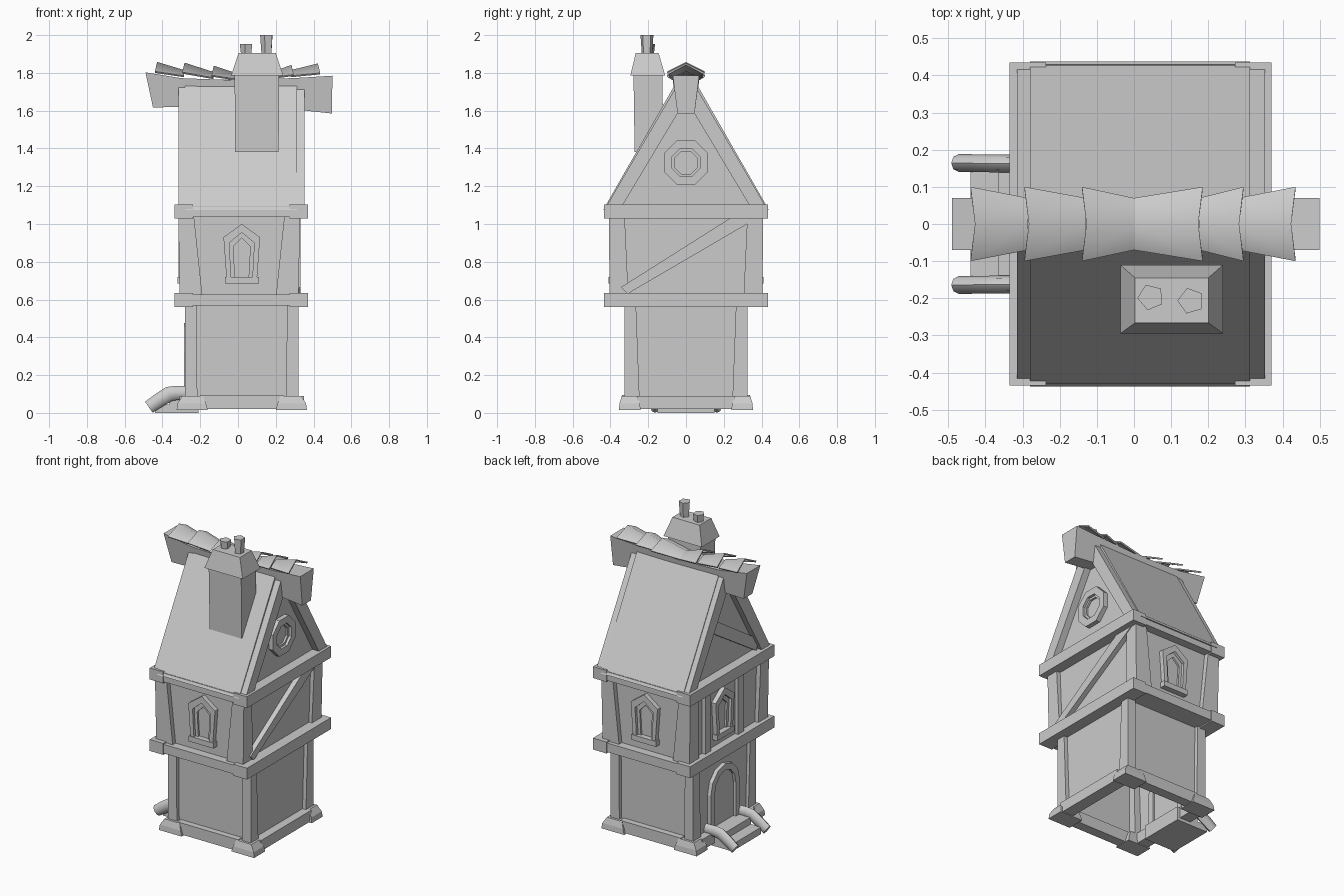
import bpy, bmesh, math

if "Cube" in bpy.data.objects:
    bpy.data.objects.remove(bpy.data.objects["Cube"])

CX = 0.02  # house centre line in x


def loft(name, sections, caps=True, smooth=False):
    """Skin a list of equal-length closed 3D sections."""
    bm = bmesh.new()
    rows = [[bm.verts.new(p) for p in s] for s in sections]
    n = len(rows[0])
    for a, b in zip(rows, rows[1:]):
        for i in range(n):
            bm.faces.new((a[i], a[(i + 1) % n], b[(i + 1) % n], b[i]))
    if caps:
        bm.faces.new(rows[0])
        bm.faces.new(rows[-1])
    bmesh.ops.recalc_face_normals(bm, faces=bm.faces)
    me = bpy.data.meshes.new(name)
    bm.to_mesh(me)
    bm.free()
    ob = bpy.data.objects.new(name, me)
    bpy.context.collection.objects.link(ob)
    if smooth:
        bpy.ops.object.select_all(action='DESELECT')
        ob.select_set(True)
        bpy.context.view_layer.objects.active = ob
        bpy.ops.object.shade_smooth_by_angle(angle=math.radians(60))
    return ob


def place(axis, u, v, d):
    return (d, u, v) if axis == 'x' else (u, d, v)


def prism(name, axis, pts, d0, d1):
    return loft(name, [[place(axis, u, v, d) for u, v in pts] for d in (d0, d1)])


def rect(x0, x1, y0, y1, z):
    return [(x0, y0, z), (x1, y0, z), (x1, y1, z), (x0, y1, z)]


def box(name, x0, x1, y0, y1, z0, z1):
    return loft(name, [rect(x0, x1, y0, y1, z0), rect(x0, x1, y0, y1, z1)])


def frame(name, axis, outer, inner, d0, d1):
    """Closed ring between two outlines."""
    loops = [(outer, d0), (outer, d1), (inner, d1), (inner, d0), (outer, d0)]
    ob = loft(name, [[place(axis, u, v, d) for u, v in o] for o, d in loops], caps=False)
    bm = bmesh.new()
    bm.from_mesh(ob.data)
    bmesh.ops.remove_doubles(bm, verts=bm.verts, dist=1e-5)
    bmesh.ops.recalc_face_normals(bm, faces=bm.faces)
    bm.to_mesh(ob.data)
    bm.free()


# Walls of both storeys and gable
loft("lower_walls", [rect(-0.26, 0.295, -0.30, 0.30, z) for z in (0.03, 0.6)], caps=False)
box("upper_walls", -0.285, 0.30, -0.375, 0.375, 0.60, 1.07)
prism("gable_wall", 'x', [(-0.375, 1.07), (0.375, 1.07), (0, 1.74)], -0.27, 0.305)

# Corner posts and foot blocks
for sx in (-1, 1):
    for sy in (-1, 1):
        def corner(xo, xi, yo, yi, z, c=CX):
            return rect(*sorted((c + sx * xo, c + sx * xi)), *sorted((sy * yo, sy * yi)), z)
        loft("lower_post", [corner(0.30, 0.235, 0.325, 0.245, 0.05),
                            corner(0.30, 0.24, 0.325, 0.265, 0.58)])
        loft("upper_post", [corner(0.315, 0.195, 0.405, 0.305, 0.62, 0.006),
                            corner(0.322, 0.24, 0.408, 0.325, 1.05, 0.006)])
        loft("foot_block", [corner(0.345, 0.18, 0.355, 0.24, 0.015),
                            corner(0.34, 0.19, 0.352, 0.245, 0.05),
                            corner(0.315, 0.205, 0.34, 0.25, 0.09)])

# Plinth strips
for sy in (-1, 1):
    box("plinth_front_back", -0.20, 0.24, *sorted((sy * 0.34, sy * 0.275)), 0.02, 0.095)
box("plinth_right", 0.27, 0.35, -0.26, 0.26, 0.02, 0.09)
for sy in (-1, 1):
    box("plinth_left", -0.31, -0.23, *sorted((sy * 0.27, sy * 0.15)), 0.02, 0.09)

# Horizontal floor beams
for z0 in (0.56, 1.028):
    for x0 in (-0.335, 0.272):
        box("side_beam", x0, x0 + 0.098, -0.435, 0.435, z0, z0 + 0.075)
    for sy in (-1, 1):
        box("cross_beam", -0.25, 0.28, *sorted((sy * 0.43, sy * 0.29)), z0 + 0.008, z0 + 0.067)

# Braces and studs
prism("right_brace", 'x', [(-0.345, 0.665), (-0.31, 0.63), (0.375, 1.03), (0.24, 1.035)], 0.28, 0.332)
prism("left_gable_brace", 'x', [(0.20, 1.42), (0.15, 1.48), (-0.33, 1.17), (-0.31, 1.10)], -0.295, -0.25)
for y in (-0.13, 0.21):
    box("left_stud", -0.308, -0.27, y - 0.03, y + 0.03, 0.62, 1.05)


def window(axis, c, wall, s):
    """Pointed window on the wall at depth `wall`, facing direction s."""
    def arch(b, t, z0, z1, z2):
        return [(c - b, z0), (c + b, z0), (c + t, z1), (c, z2), (c - t, z1)]
    mid = arch(0.056, 0.066, 0.715, 0.90, 0.955)
    frame("window_frame", axis, arch(0.08, 0.097, 0.70, 0.93, 1.0), mid, wall - s * 0.02, wall + s * 0.03)
    frame("window_inner_frame", axis, mid, arch(0.036, 0.045, 0.715, 0.88, 0.925),
          wall - s * 0.02, wall + s * 0.012)
    prism("window_sill", axis, [(c - 0.09, 0.685), (c + 0.09, 0.685), (c + 0.09, 0.72), (c - 0.09, 0.72)],
          wall - s * 0.01, wall + s * 0.036)


window('y', CX, -0.375, -1)
window('y', CX, 0.375, 1)
window('x', 0.045, -0.285, -1)


# Octagonal gable window
def octagon(r):
    return [(r * math.cos(a), 1.325 + r * math.sin(a)) for a in
            [math.pi / 8 + k * math.pi / 4 for k in range(8)]]


frame("gable_window_frame", 'x', octagon(0.127), octagon(0.08), 0.29, 0.335)
frame("gable_window_inner", 'x', octagon(0.08), octagon(0.065), 0.29, 0.318)


# Arched door on the left
def door_arch(w, spring, rise):
    top = [(w * math.cos(k * math.pi / 6), spring + rise * math.sin(k * math.pi / 6)) for k in range(7)]
    return [(w, 0.08)] + top + [(-w, 0.08)]


frame("door_frame", 'x', door_arch(0.15, 0.32, 0.155), door_arch(0.11, 0.31, 0.125), -0.24, -0.285)
prism("door_panel", 'x', door_arch(0.115, 0.31, 0.13), -0.25, -0.266)

# Steps and sloping rails
box("lower_step", -0.44, -0.21, -0.15, 0.15, 0.0, 0.045)
box("upper_step", -0.365, -0.21, -0.15, 0.15, 0.04, 0.09)
path = [(-0.472, 0.03, 0.035), (-0.42, 0.066, 0.038), (-0.365, 0.100, 0.04), (-0.33, 0.105, 0.038),
        (-0.26, 0.105, 0.036)]
for sy in (-1, 1):
    rings = []
    for i, (x, z, r) in enumerate(path):
        a, b = path[max(i - 1, 0)], path[min(i + 1, len(path) - 1)]
        t = math.atan2(b[1] - a[1], b[0] - a[0])
        rings.append([(x - math.sin(t) * r * math.sin(k * math.pi / 4),
                       sy * (0.162 + (-0.26 - x) * 0.01) + 0.024 * math.cos(k * math.pi / 4),
                       z + math.cos(t) * r * math.sin(k * math.pi / 4)) for k in range(8)])
    loft("stair_rail", rings, smooth=True)

# Roof slabs and rake boards
for s in (-1, 1):
    prism("roof_slab", 'x', [(s * 0.438, 1.075), (s * 0.424, 1.10), (s * 0.043, 1.765), (0, 1.765),
                             (s * 0.395, 1.075)], -0.28, 0.312)
    for x0, x1, top in ((-0.315, -0.275, 1.745), (0.308, 0.353, 1.73)):
        prism("rake_board", 'x', [(s * 0.418, 1.10), (s * 0.05, top), (0, top), (0, 1.66), (s * 0.335, 1.10)],
              x0, x1)

# Ridge beam: top x, bottom x, top z, bottom z
loft("ridge_beam", [[(xt, -0.07, zt), (xt, 0.07, zt), (xb, 0.045, zb), (xb, -0.045, zb)] for xt, xb, zt, zb in (
    (-0.49, -0.45, 1.803, 1.617), (-0.3, -0.3, 1.772, 1.62), (0.02, 0.02, 1.76, 1.61),
    (0.34, 0.34, 1.775, 1.602), (0.50, 0.497, 1.785, 1.585))])


# Ridge tiles: outer end wide and raised, inner end narrow and low
def tile_end(x, w, z, h, lean):
    t = 0.008
    return [(x, -w, z), (x + lean, 0, z + h), (x, w, z), (x, w - 0.006, z - t),
            (x + lean, 0, z + h - t), (x, 0.006 - w, z - t)]


for xo, xi, zo, zi in ((-0.44, -0.285, 1.808, 1.785), (-0.295, -0.13, 1.804, 1.775), (-0.14, 0.0, 1.788, 1.766),
                       (0.185, 0.0, 1.783, 1.766), (0.295, 0.175, 1.792, 1.775), (0.435, 0.28, 1.80, 1.785)):
    lean = 0.012 if xo < 0 else -0.012
    loft("ridge_tile", [tile_end(xo, 0.10, zo, 0.05, lean), tile_end(xi, 0.07, zi, 0.03, 0)], smooth=True)

# Chimney with hood and two pots
loft("chimney_stack", [rect(-0.015, 0.215, -0.272, -0.12, 1.38), rect(-0.018, 0.218, -0.278, -0.125, 1.80)])
loft("chimney_hood", [rect(-0.037, 0.24, -0.295, -0.11, 1.785), rect(0.003, 0.20, -0.266, -0.145, 1.905)])
for x, y, top, turn in ((0.045, -0.197, 1.953, 0.7), (0.153, -0.207, 2.0, 0.6)):
    loft("chimney_pot", [[(x + r * math.cos(turn + k * math.tau / 5), y + r * math.sin(turn + k * math.tau / 5), z)
                          for k in range(5)] for z, r in ((1.89, 0.028), (top, 0.036))])
